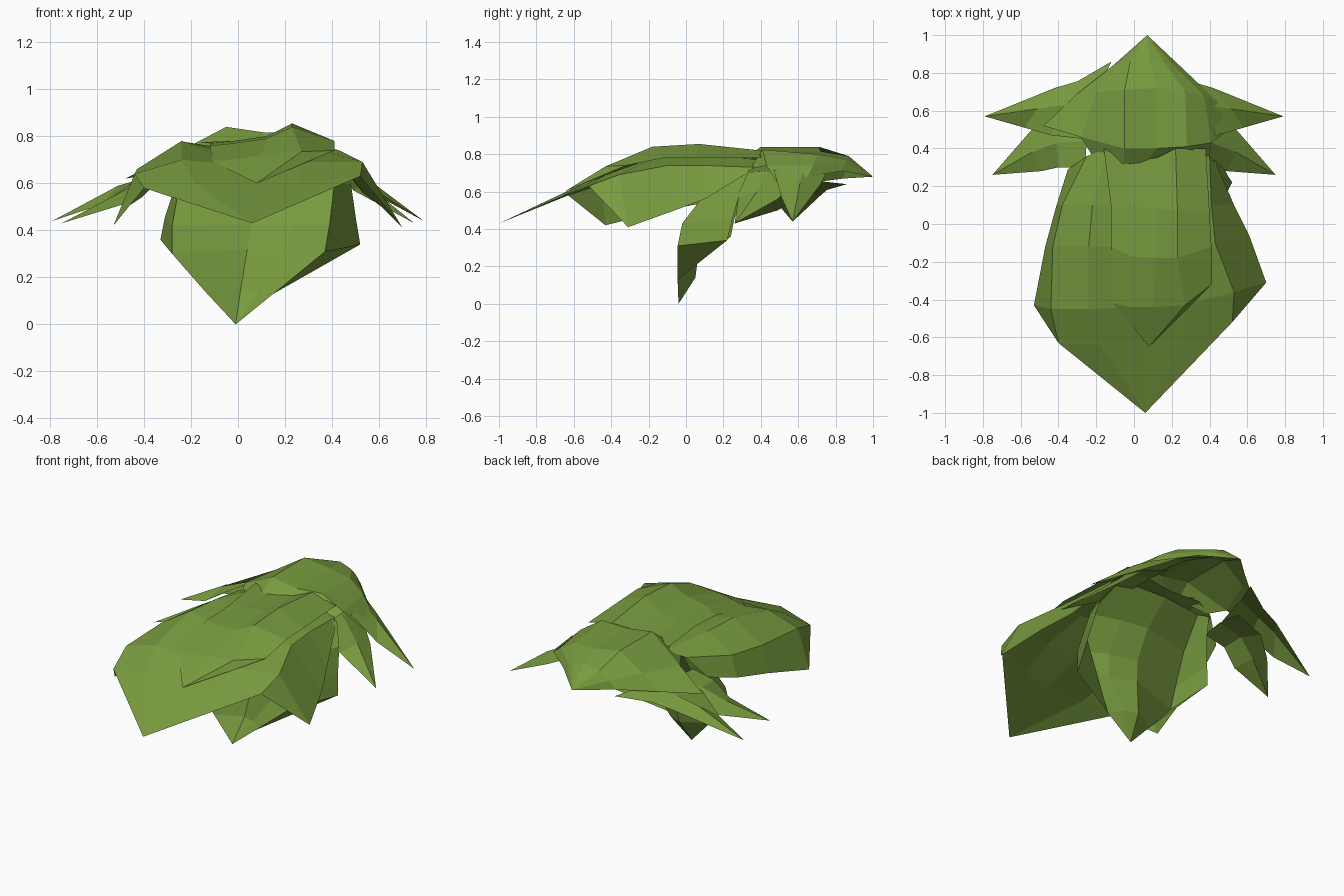
import bpy, bmesh

green = bpy.data.materials.new("leaf_green")
green.diffuse_color = (0.19, 0.33, 0.05, 1)


def leaf(name, rows, tip=None, face=(0, 0, 1)):
    """Loft a sheet through rows of points, closing to a tip; turn it towards 'face'."""
    bm = bmesh.new()
    grid = [[bm.verts.new(p) for p in r] for r in rows]
    for a, b in zip(grid, grid[1:]):
        for i in range(len(a) - 1):
            bm.faces.new((a[i], a[i + 1], b[i + 1], b[i]))
    if tip:
        t = bm.verts.new(tip)
        for p, q in zip(grid[-1], grid[-1][1:]):
            bm.faces.new((p, q, t))
    bmesh.ops.remove_doubles(bm, verts=bm.verts, dist=0.001)
    bm.normal_update()
    side = sum(f.calc_area() * sum(n * d for n, d in zip(f.normal, face)) for f in bm.faces)
    if side < 0:
        bmesh.ops.reverse_faces(bm, faces=bm.faces)
    me = bpy.data.meshes.new(name)
    bm.to_mesh(me)
    bm.free()
    me.materials.append(green)
    ob = bpy.data.objects.new(name, me)
    bpy.context.collection.objects.link(ob)
    return ob


def placed(points, s, dz):
    return [(x * s, y, z + dz) for x, y, z in points]


# Large arched leaf reaching forward
leaf("large_front_leaf", [
    [(-.35, .29, .60), (-.25, .36, .72), (-.14, .40, .75), (.08, .40, .74), (.28, .40, .77), (.40, .36, .73), (.43, .33, .70)],
    [(-.41, .10, .54), (-.38, .10, .67), (-.22, .10, .775), (-.06, .10, .75), (.23, .07, .80), (.41, .10, .74), (.53, .10, .56)],
    [(-.47, -.12, .50), (-.43, -.12, .66), (-.24, -.12, .78), (-.08, -.12, .74), (.23, -.18, .78), (.43, -.10, .74), (.61, -.06, .50)],
    [(-.53, -.43, .42), (-.44, -.45, .64), (-.24, -.45, .70), (.06, -.44, .67), (.27, -.43, .69), (.53, -.36, .69), (.70, -.31, .41)],
    [(-.40, -.63, .58), (-.40, -.63, .58), (-.18, -.64, .60), (.08, -.66, .58), (.26, -.61, .60), (.52, -.52, .63), (.52, -.52, .63)],
], (.06, -1, .43))

# Narrow leaf lying on top of it, higher along its right side
leaf("top_leaf", [
    [(-.16, .40, .775), (-.03, .33, .775), (.12, .35, .79), (.22, .40, .82), (.38, .40, .78)],
    [(-.12, .08, .77), (-.02, .10, .78), (.12, .08, .80), (.23, .07, .855), (.40, .06, .78)],
    [(-.12, -.12, .76), (-.02, -.17, .77), (.12, -.18, .79), (.23, -.18, .84), (.41, -.12, .78)],
    [(-.11, -.42, .695), (-.02, -.44, .70), (.10, -.44, .72), (.27, -.43, .735), (.41, -.32, .74)],
], (.08, -.65, .60))

# Leaf hanging straight down underneath: middle folded back, both borders turned back
leaf("hanging_leaf", [
    [(-.24, .36, .71), (-.20, .31, .73), (.05, .33, .74), (.22, .32, .74), (.36, .31, .74), (.43, .34, .72)],
    [(-.27, .30, .58), (-.25, .13, .59), (.06, .19, .60), (.23, .16, .60), (.41, .11, .60), (.48, .29, .60)],
    [(-.31, .26, .46), (-.28, .02, .42), (.06, .10, .43), (.23, .06, .43), (.39, -.02, .43), (.50, .25, .46)],
    [(-.33, .24, .36), (-.28, -.02, .30), (.04, .075, .32), (.21, .03, .31), (.37, -.045, .31), (.52, .22, .34)],
    [(-.14, -.03, .14), (-.14, -.03, .14), (.01, .05, .14), (.09, .02, .14), (.15, -.045, .13), (.15, -.045, .13)],
], (-.01, -.04, 0), (0, -1, 0))

# Cap leaf pointing backwards, with the small step where it meets the front leaves
leaf("back_cap_leaf", [
    [(-.48, .52, .62), (-.28, .46, .72), (-.05, .40, .84), (.12, .40, .815), (.28, .41, .825), (.41, .43, .74), (.50, .50, .63)],
    [(-.30, .69, .65), (-.20, .70, .74), (-.05, .71, .84), (.12, .72, .815), (.27, .70, .80), (.37, .68, .74), (.44, .65, .68)],
    [(-.11, .84, .67), (-.08, .85, .72), (-.02, .86, .77), (.08, .87, .79), (.16, .86, .77), (.20, .85, .75), (.24, .84, .71)],
], (.07, 1, .68))
leaf("cap_step", [
    [(-.28, .46, .72), (-.05, .40, .84), (.12, .40, .815), (.28, .41, .825), (.41, .43, .74)],
    [(-.22, .36, .72), (-.06, .31, .77), (.05, .31, .77), (.22, .38, .78), (.40, .34, .72)],
])

# Two pointed leaves on each side at the back, the left pair a little lower
for side, s, dz in (("left", -1, -.10), ("right", 1, 0)):
    leaf(side + "_upper_wing_leaf", [
        placed([(.12, .86, .74), (.20, .68, .76), (.26, .45, .75)], s, dz),
        placed([(.30, .755, .71), (.37, .63, .73), (.44, .47, .71)], s, dz),
        placed([(.42, .72, .64), (.51, .61, .65), (.58, .51, .57)], s, dz * .6),
    ], (.79 * s, .57, .44))
    leaf(side + "_lower_wing_leaf", [
        placed([(.25, .60, .72), (.25, .44, .74), (.26, .30, .73)], s, dz),
        placed([(.42, .59, .66), (.41, .43, .71), (.40, .30, .70)], s, dz),
        placed([(.55, .49, .56), (.54, .38, .60), (.49, .28, .57)], s, dz * .6),
    ], (.75 * s, .26, .43))
